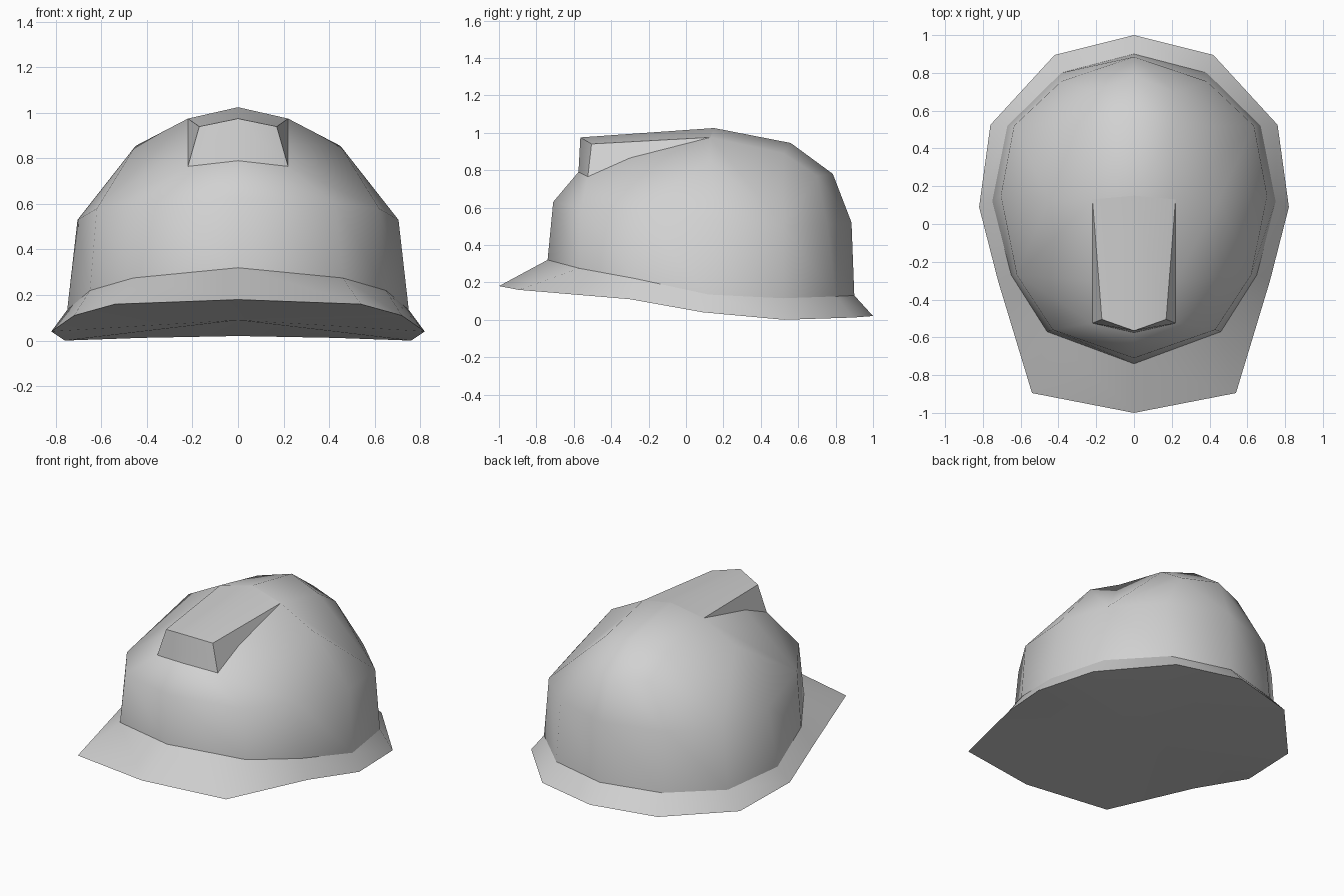
import bpy
import bmesh
import math

default_cube = bpy.data.objects.get("Cube")
if default_cube:
    bpy.data.objects.remove(default_cube, do_unlink=True)

# One plain shell colour
shell_grey = bpy.data.materials.new("shell_grey")
shell_grey.use_nodes = True
grey = (0.64, 0.64, 0.64, 1.0)
shell_grey.diffuse_color = grey
shell_grey.node_tree.nodes["Principled BSDF"].inputs["Base Color"].default_value = grey


def full_ring(half):
    """Close a half outline, given from back to front on the left side."""
    return half + [(-x, y, z) for x, y, z in half[-2:0:-1]]


def add_ring(bm, half):
    return [bm.verts.new(p) for p in full_ring(half)]


def bridge(bm, lower, upper):
    count = len(lower)
    for i in range(count):
        j = (i + 1) % count
        bm.faces.new((lower[i], upper[i], upper[j], lower[j]))


def fan(bm, ring, tip):
    """Close a ring with triangles that meet at one point."""
    centre = bm.verts.new(tip)
    for i in range(len(ring)):
        bm.faces.new((ring[i], centre, ring[(i + 1) % len(ring)]))


def finish(bm, name, angle):
    bmesh.ops.remove_doubles(bm, verts=bm.verts[:], dist=0.001)
    mesh = bpy.data.meshes.new(name)
    bm.to_mesh(mesh)
    bm.free()
    mesh.materials.append(shell_grey)
    obj = bpy.data.objects.new(name, mesh)
    bpy.context.collection.objects.link(obj)
    bpy.ops.object.select_all(action="DESELECT")
    obj.select_set(True)
    bpy.context.view_layer.objects.active = obj
    bpy.ops.object.shade_smooth_by_angle(angle=math.radians(angle))
    return obj


# Half outlines, back centre to front centre
brim_edge = [(0, 1, .02), (.42, .895, .012), (.76, .525, 0), (.82, .09, .04),
             (.72, -.3, .11), (.54, -.895, .16), (0, -1, .18)]
dome_foot = [(0, .9, .13), (.385, .8, .125), (.67, .52, .115), (.75, .12, .135),
             (.65, -.27, .22), (.46, -.57, .275), (0, -.74, .32)]
dome_wall = [(0, .885, .52), (.385, .755, .51), (.635, .52, .5), (.705, .15, .53),
             (.62, -.27, .58), (.43, -.56, .6), (0, -.71, .63)]
# Diagonal wall points run straight up to the crown corners, so they repeat
# here and merge when the mesh is finished
dome_shoulder = [(0, .785, .78), (.22, .7, .77), dome_wall[2], (.45, .13, .855),
                 dome_wall[4], (.22, -.525, .765), (0, -.575, .79)]
back_corner, front_corner = (.22, .52, .89), (.22, -.3, .865)
crown_side = (.22, .13, .975)
crown = [(0, .56, .945), back_corner, back_corner, crown_side,
         front_corner, front_corner, (0, -.34, .89)]
apex = (0, .15, 1.025)

# Dome
bm = bmesh.new()
rings = [add_ring(bm, half) for half in (dome_foot, dome_wall, dome_shoulder, crown)]
for lower, upper in zip(rings, rings[1:]):
    bridge(bm, lower, upper)
fan(bm, rings[-1], apex)
finish(bm, "dome", 60)

# Brim with a shallow closed underside
bm = bmesh.new()
outer = add_ring(bm, brim_edge)
bridge(bm, outer, add_ring(bm, dome_foot))
fan(bm, outer[::-1], (0, 0, .09))
finish(bm, "brim", 50)

# Raised front ridge, built as one half and mirrored
bm = bmesh.new()
points = {
    "apex": apex, "start": crown_side, "middle": front_corner,
    "foot": dome_shoulder[-2], "foot_centre": dome_shoulder[-1],
    "lip": (.17, -.505, .94), "lip_centre": (0, -.565, .975),
}
verts = {key: bm.verts.new(p) for key, p in points.items()}
for keys in (("start", "lip", "foot", "middle"),
             ("lip_centre", "foot_centre", "foot", "lip"),
             ("apex", "lip_centre", "lip", "start")):
    bm.faces.new([verts[key] for key in keys])
ridge = finish(bm, "front_ridge", 30)
mirror = ridge.modifiers.new("mirror", "MIRROR")
mirror.use_clip = True
